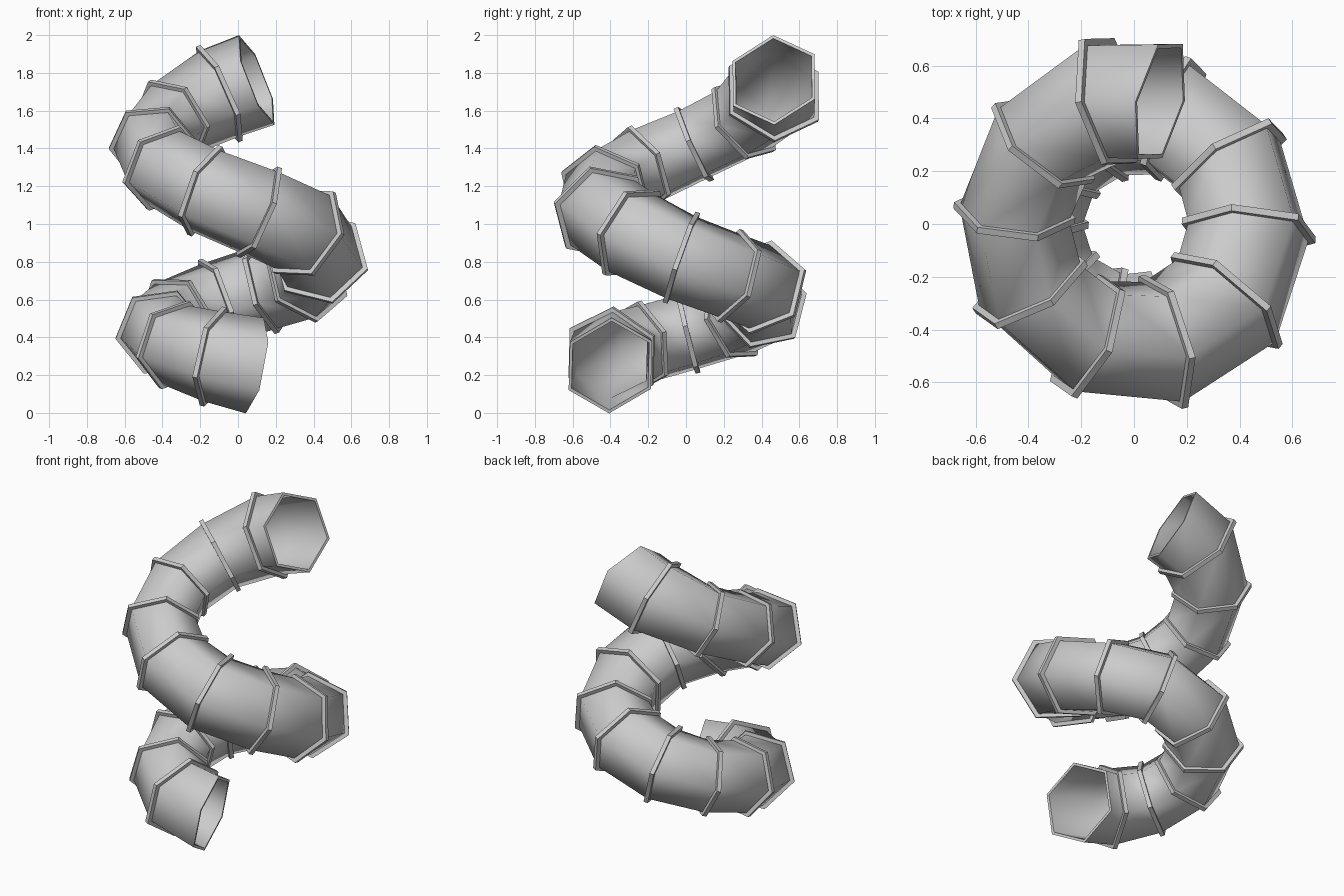
import bpy, bmesh
from math import radians, cos, sin, pi
from mathutils import Vector

if "Cube" in bpy.data.objects:
    bpy.data.objects.remove(bpy.data.objects["Cube"])

STEP = 36.4            # degrees between collars
STATIONS = [-0.66] + list(range(15)) + [14.85]
# distance from the axis and tube size at each station
REACH = [.475, .475, .46, .455, .46, .46, .46, .455, .435, .43, .425, .415, .41, .41, .41, .415, .41]
SIZE = [1.02, 1, .87, .84, .88, .93, .97, .97, .95, .93, .93, .92, .87, .87, .88, .97, 1.03]


def centre(k, r=0.45):
    th = radians(102 + STEP * k)
    z = 1.70 - 0.140 * k + 0.0029 * k * k if k > 0 else 1.70 - 0.11 * k
    return Vector((r * cos(th), r * sin(th), z - 0.01))


# untwisted frames carried along the path
frames = []
prev_t = side = None
for k, reach in zip(STATIONS, REACH):
    t = (centre(k + 0.05) - centre(k - 0.05)).normalized()
    if prev_t is None:
        c = centre(k)
        e = Vector((c.x, c.y, 0)).normalized()
        a = pi / 2 + radians(5)
        side = e * cos(a) + e.cross(t) * sin(a)
    else:
        side = prev_t.rotation_difference(t) @ side
    side = (side - t * side.dot(t)).normalized()
    c = centre(k, reach)
    if k in (7, 8):
        c.z -= 0.03
    frames.append((c, side, t.cross(side), t))
    prev_t = t


def hexagon(bm, i, r, shift=0.0):
    c, s, n, t = frames[i]
    return [bm.verts.new(c + t * shift
                         + (s * cos(j * pi / 3) + n * sin(j * pi / 3)) * r * SIZE[i])
            for j in range(6)]


def bridge(bm, a, b):
    for i in range(6):
        j = (i + 1) % 6
        bm.faces.new((a[i], a[j], b[j], b[i]))


def finish(bm, name, smooth=False):
    bmesh.ops.recalc_face_normals(bm, faces=bm.faces)
    me = bpy.data.meshes.new(name)
    bm.to_mesh(me)
    bm.free()
    ob = bpy.data.objects.new(name, me)
    bpy.context.collection.objects.link(ob)
    if smooth:
        bpy.ops.object.select_all(action='DESELECT')
        ob.select_set(True)
        bpy.context.view_layer.objects.active = ob
        bpy.ops.object.shade_smooth_by_angle(angle=radians(70))


# hollow hexagonal tube
bm = bmesh.new()
outer = [hexagon(bm, i, 0.25) for i in range(17)]
inner = [hexagon(bm, i, 0.232) for i in range(17)]
for loops in (outer, inner):
    for a, b in zip(loops, loops[1:]):
        bridge(bm, a, b)
bridge(bm, outer[0], inner[0])
bridge(bm, outer[-1], inner[-1])
finish(bm, "slide_tube", True)

# flat collars at the joints
for i in range(1, 16):
    bm = bmesh.new()
    loops = [hexagon(bm, i, r, s) for r, s in
             ((0.245, -0.013), (0.277, -0.013), (0.277, 0.013), (0.245, 0.013))]
    for j in range(4):
        bridge(bm, loops[j], loops[(j + 1) % 4])
    finish(bm, f"joint_collar_{i}")
